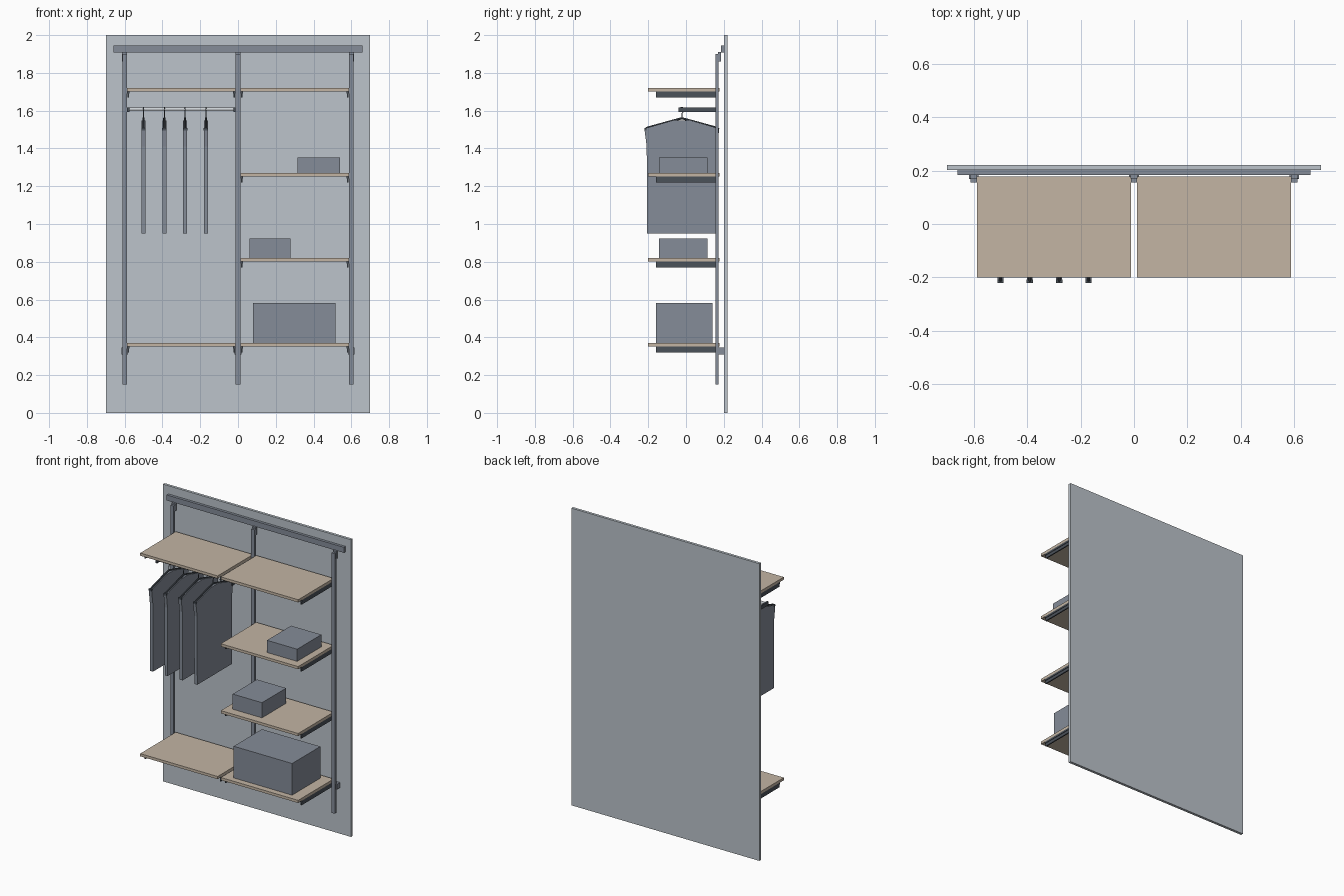
import bpy, bmesh, math

if "Cube" in bpy.data.objects:
    bpy.data.objects.remove(bpy.data.objects["Cube"])


def material(name, rgb):
    lin = [((c / 255 + 0.055) / 1.055) ** 2.4 for c in rgb]
    m = bpy.data.materials.new(name)
    m.diffuse_color = (*lin, 1)
    m.use_nodes = True
    m.node_tree.nodes["Principled BSDF"].inputs["Base Color"].default_value = m.diffuse_color
    return m


WALL = material("wall_grey", (188, 196, 203))
STEEL = material("slate_grey", (133, 140, 152))
DARK = material("dark_grey", (75, 82, 90))
WOOD = material("pale_wood", (195, 181, 164))
CHROME = material("light_metal", (205, 210, 214))


def finish(name, bm, mat):
    bmesh.ops.recalc_face_normals(bm, faces=bm.faces)
    me = bpy.data.meshes.new(name)
    bm.to_mesh(me)
    bm.free()
    me.materials.append(mat)
    ob = bpy.data.objects.new(name, me)
    bpy.context.collection.objects.link(ob)
    return ob


def box(name, mat, x0, x1, y0, y1, z0, z1):
    bm = bmesh.new()
    bmesh.ops.create_cube(bm, size=1)
    for v in bm.verts:
        v.co = (x1 if v.co.x > 0 else x0, y1 if v.co.y > 0 else y0, z1 if v.co.z > 0 else z0)
    return finish(name, bm, mat)


def prism_x(name, mat, x0, x1, profile):
    """Extrude a (y, z) profile along x."""
    bm = bmesh.new()
    f = bm.faces.new([bm.verts.new((x0, y, z)) for y, z in profile])
    r = bmesh.ops.extrude_face_region(bm, geom=[f])
    verts = [g for g in r["geom"] if isinstance(g, bmesh.types.BMVert)]
    bmesh.ops.translate(bm, verts=verts, vec=(x1 - x0, 0, 0))
    return finish(name, bm, mat)


def tube(name, mat, points, radius, sides=2):
    """Round bar along a path."""
    cu = bpy.data.curves.new(name, "CURVE")
    cu.dimensions = "3D"
    cu.bevel_depth = radius
    cu.bevel_resolution = sides
    cu.use_fill_caps = True
    sp = cu.splines.new("POLY")
    sp.points.add(len(points) - 1)
    for p, co in zip(sp.points, points):
        p.co = (*co, 1)
    cu.materials.append(mat)
    ob = bpy.data.objects.new(name, cu)
    bpy.context.collection.objects.link(ob)
    bpy.ops.object.select_all(action="DESELECT")
    ob.select_set(True)
    bpy.context.view_layer.objects.active = ob
    bpy.ops.object.convert(target="MESH")
    bpy.ops.object.shade_smooth_by_angle(angle=math.radians(40))
    return ob


# Wall panel and hanging rail
box("wall_panel", WALL, -0.7, 0.7, 0.202, 0.22, 0, 2)
box("top_rail", STEEL, -0.66, 0.66, 0.184, 0.202, 1.908, 1.945)

# Uprights with a top hook and a lower wall clip
for i, x in enumerate((-0.6, 0, 0.6)):
    box(f"upright_{i}", STEEL, x - 0.012, x + 0.012, 0.156, 0.172, 0.15, 1.9)
    box(f"upright_hook_{i}", STEEL, x - 0.013, x + 0.013, 0.170, 0.185, 1.86, 1.91)
    box(f"wall_clip_{i}", STEEL, x - 0.018, x + 0.018, 0.168, 0.203, 0.31, 0.345)

# Shelves, each on two dark brackets
shelves = [(-0.3, 1.72), (-0.3, 0.37), (0.3, 1.72), (0.3, 1.27), (0.3, 0.82), (0.3, 0.37)]
for i, (cx, top) in enumerate(shelves):
    box(f"shelf_{i}", WOOD, cx - 0.288, cx + 0.288, -0.2, 0.178, top - 0.018, top)
    for s in (-1, 1):
        x = cx + s * 0.281
        box(f"bracket_web_{i}_{s}", DARK, x - 0.004, x + 0.004, -0.16, 0.16, top - 0.05, top - 0.03)
        box(f"bracket_flange_{i}_{s}", DARK, x - 0.007, x + 0.007, -0.16, 0.16, top - 0.03, top - 0.018)

# Clothes rail and its end arms
RY, RZ = -0.022, 1.608
tube("clothes_rail", CHROME, [(-0.584, RY, RZ), (-0.016, RY, RZ)], 0.008, 3)
for s in (-1, 1):
    x = -0.3 + s * 0.281
    box(f"rail_arm_{s}", DARK, x - 0.006, x + 0.006, -0.04, 0.16, 1.592, 1.617)

# Hangers with garments
half = [(0.04, 1.548), (0.19, 1.505), (0.197, 1.495), (0.186, 1.41), (0.184, 0.95)]
garment = [(RY + y, z) for y, z in half] + [(RY - y, z) for y, z in reversed(half)]
for i, x in enumerate((-0.5, -0.39, -0.28, -0.17)):
    prism_x(f"garment_{i}", STEEL, x - 0.011, x + 0.011, garment)
    arms = [(-0.194, 1.500), (-0.185, 1.509), (0, 1.560), (0.185, 1.509), (0.194, 1.500)]
    tube(f"hanger_arms_{i}", DARK, [(x, RY + y, z) for y, z in arms], 0.006)
    hook = [(x, RY, 1.56), (x, RY, 1.585), (x, RY + 0.009, 1.596)]
    for k in range(7):
        a = math.radians(k * 30)
        hook.append((x, RY + 0.010 * math.cos(a), RZ + 0.010 * math.sin(a)))
    tube(f"hanger_hook_{i}", DARK, hook, 0.003, 1)
    for s in (-1, 1):
        y = RY + s * 0.192
        box(f"hanger_tip_{i}_{s}", DARK, x - 0.0115, x + 0.0115, y - 0.006, y + 0.006, 1.496, 1.508)

# Storage boxes
box("small_box_upper", STEEL, 0.315, 0.54, -0.142, 0.115, 1.27, 1.352)
box("small_box_middle", STEEL, 0.06, 0.278, -0.142, 0.115, 0.82, 0.922)
box("large_box_lower", STEEL, 0.08, 0.515, -0.16, 0.14, 0.37, 0.583)
